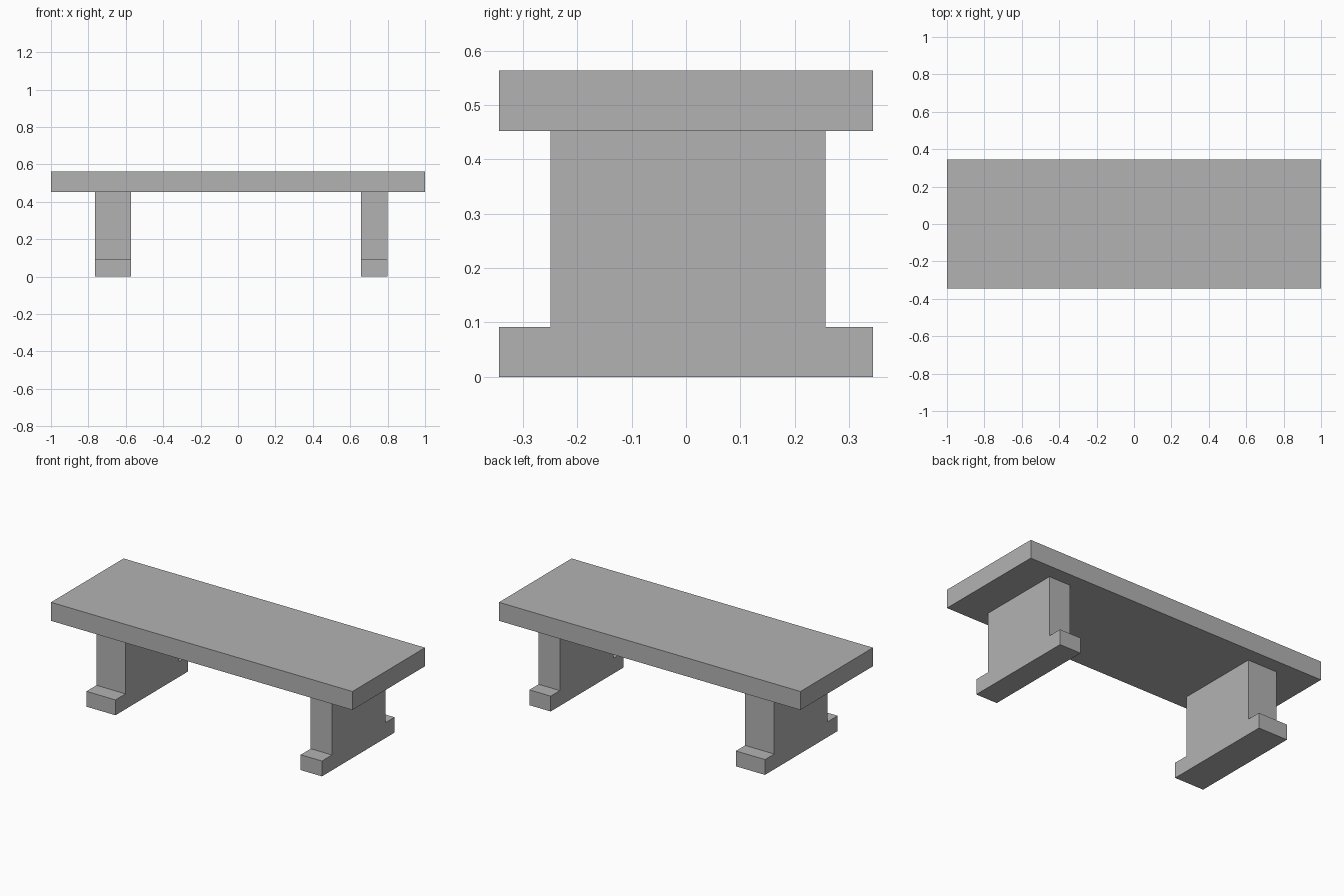
import bpy
import bmesh

cube = bpy.data.objects.get("Cube")
if cube:
    bpy.data.objects.remove(cube, do_unlink=True)

GREY = (0.45, 0.45, 0.45, 1)
stone = bpy.data.materials.new("grey stone")
stone.use_nodes = True
stone.diffuse_color = GREY
stone.node_tree.nodes["Principled BSDF"].inputs["Base Color"].default_value = GREY


def extrude_profile(name, x0, x1, profile):
    """Extrude a closed (y, z) outline along x from x0 to x1."""
    bm = bmesh.new()
    face = bm.faces.new([bm.verts.new((x0, y, z)) for y, z in profile])
    result = bmesh.ops.extrude_face_region(bm, geom=[face])
    moved = [v for v in result["geom"] if isinstance(v, bmesh.types.BMVert)]
    bmesh.ops.translate(bm, verts=moved, vec=(x1 - x0, 0, 0))
    bmesh.ops.recalc_face_normals(bm, faces=bm.faces)
    mesh = bpy.data.meshes.new(name)
    bm.to_mesh(mesh)
    bm.free()
    mesh.materials.append(stone)
    obj = bpy.data.objects.new(name, mesh)
    bpy.context.scene.collection.objects.link(obj)
    return obj


HALF_DEPTH = 0.344
SEAT_BOTTOM, SEAT_TOP = 0.452, 0.563
FOOT_TOP = 0.092
FRONT, BACK = -0.249, 0.257

# Slab seat
extrude_profile("seat", -1, 1, [
    (-HALF_DEPTH, SEAT_BOTTOM), (HALF_DEPTH, SEAT_BOTTOM),
    (HALF_DEPTH, SEAT_TOP), (-HALF_DEPTH, SEAT_TOP)])

# Upright supports with feet projecting to the front and back
leg_profile = [
    (-HALF_DEPTH, 0), (HALF_DEPTH, 0), (HALF_DEPTH, FOOT_TOP),
    (BACK, FOOT_TOP), (BACK, SEAT_BOTTOM),
    (FRONT, SEAT_BOTTOM), (FRONT, FOOT_TOP), (-HALF_DEPTH, FOOT_TOP)]
for name, x0, x1 in (("right_leg", -0.765, -0.572), ("left_leg", 0.657, 0.798)):
    extrude_profile(name, x0, x1, leg_profile)
